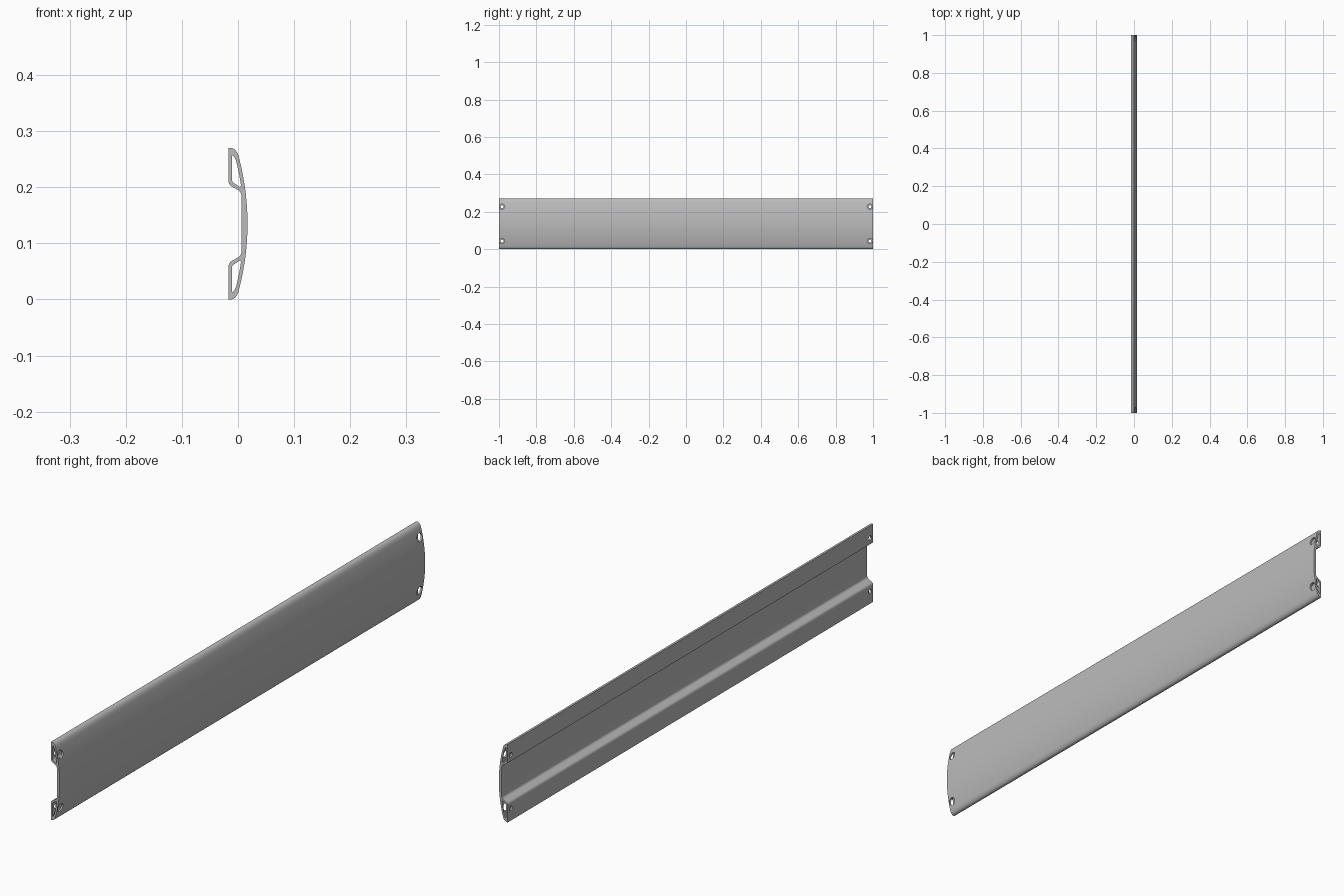
import bpy
import bmesh
import math
from mathutils import Vector

cube = bpy.data.objects.get("Cube")
if cube:
    bpy.data.objects.remove(cube, do_unlink=True)

MID = 0.135      # half the height of the slat
LENGTH = 2.0

metal = bpy.data.materials.new("grey_aluminium")
metal.use_nodes = True
grey = (0.5, 0.5, 0.5, 1)
metal.diffuse_color = grey
metal.node_tree.nodes["Principled BSDF"].inputs["Base Color"].default_value = grey


def bow(z):
    """x of the curved outer face at a height above the middle"""
    return 0.017 - 1.1 * z * z


def rounded(p, corner, q, steps=4):
    """quadratic curve that rounds a corner"""
    p, corner, q = Vector(p), Vector(corner), Vector(q)
    return [p * (1 - t) ** 2 + corner * 2 * t * (1 - t) + q * t * t
            for t in (i / steps for i in range(steps + 1))]


# Upper half of the section, as (x, height above the middle)
half = [(bow(i * 0.0126), i * 0.0126) for i in range(1, 10)]
half += rounded((bow(0.122), 0.122), (-0.004, 0.134), (-0.012, 0.135), 6)
half += [(-0.017, 0.135)]
half += rounded((-0.017, 0.078), (-0.017, 0.070), (-0.012, 0.067))
half += rounded((0.000, 0.060), (0.006, 0.057), (0.006, 0.050))
outline = half + [(x, -z) for x, z in reversed(half)]

# Hollow chamber between outer face and flange
chamber = [(bow(0.068 + i * 0.009) - 0.0065, 0.068 + i * 0.009) for i in range(6)]
chamber += rounded((-0.008, 0.121), (-0.010, 0.123), (-0.011, 0.121))
chamber += rounded((-0.011, 0.080), (-0.011, 0.075), (-0.008, 0.073))
chamber += [(0.003, 0.0655)]

# Extrude the section along y
bm = bmesh.new()
edges = []
for loop in (outline, chamber, [(x, -z) for x, z in chamber]):
    verts = [bm.verts.new((x, -LENGTH / 2, z + MID)) for x, z in loop]
    edges += [bm.edges.new((verts[i - 1], verts[i])) for i in range(len(verts))]
cap = bmesh.ops.triangle_fill(bm, edges=edges, use_beauty=True)
faces = [g for g in cap["geom"] if isinstance(g, bmesh.types.BMFace)]
ext = bmesh.ops.extrude_face_region(bm, geom=faces, use_keep_orig=True)
bmesh.ops.translate(bm, vec=(0, LENGTH, 0),
                    verts=[g for g in ext["geom"] if isinstance(g, bmesh.types.BMVert)])
bmesh.ops.recalc_face_normals(bm, faces=bm.faces)
mesh = bpy.data.meshes.new("slat")
bm.to_mesh(mesh)
bm.free()
mesh.materials.append(metal)
slat = bpy.data.objects.new("slat", mesh)
bpy.context.collection.objects.link(slat)


# Screw holes: wide through the outer wall, narrow through the flange
def hole_cutter(name, radius, x0, x1):
    cutter_bm = bmesh.new()
    for y in (-0.983, 0.983):
        for z in (-0.092, 0.092):
            made = bmesh.ops.create_cone(cutter_bm, cap_ends=True, segments=24,
                                         radius1=radius, radius2=radius, depth=x1 - x0)
            for v in made["verts"]:
                a, b, c = v.co
                v.co = ((x0 + x1) / 2 + c, y + a, MID + z + b)
    bmesh.ops.recalc_face_normals(cutter_bm, faces=cutter_bm.faces)
    data = bpy.data.meshes.new(name)
    cutter_bm.to_mesh(data)
    cutter_bm.free()
    data.materials.append(metal)
    cutter = bpy.data.objects.new(name, data)
    bpy.context.collection.objects.link(cutter)
    cutter.hide_render = True
    return cutter


bpy.context.view_layer.objects.active = slat
slat.select_set(True)
for name, radius, x0, x1 in (("outer_hole_cutter", 0.014, -0.0095, 0.05),
                             ("flange_hole_cutter", 0.008, -0.05, 0.04)):
    cutter = hole_cutter(name, radius, x0, x1)
    mod = slat.modifiers.new(name, "BOOLEAN")
    mod.operation = "DIFFERENCE"
    mod.solver = "EXACT"
    mod.object = cutter
    bpy.ops.object.modifier_apply(modifier=mod.name)
    bpy.data.objects.remove(cutter, do_unlink=True)

bpy.ops.object.shade_smooth_by_angle(angle=math.radians(30))
